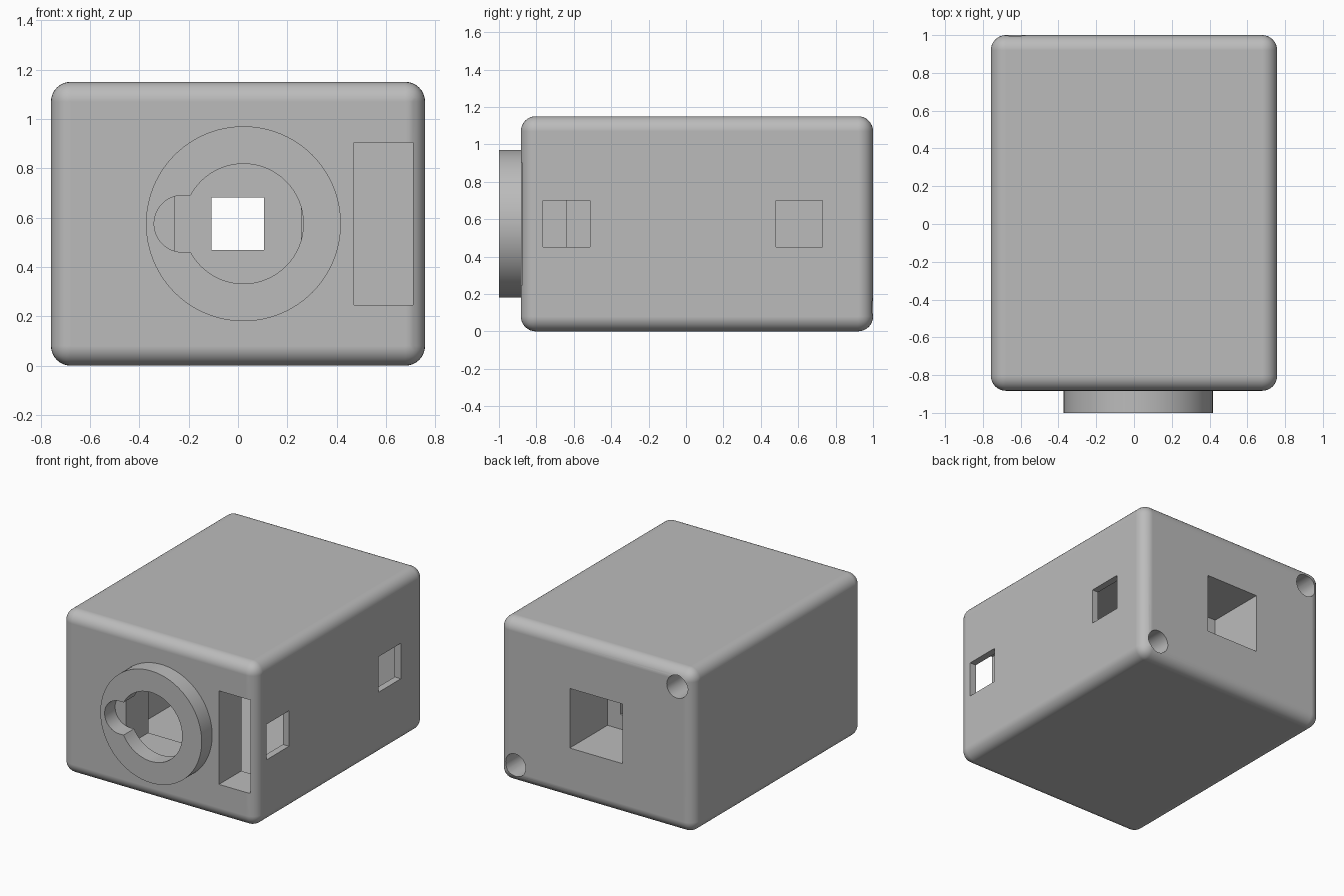
import bpy, bmesh, math

if "Cube" in bpy.data.objects:
    bpy.data.objects.remove(bpy.data.objects["Cube"])

ZC = 0.575  # height of the lens axis
grey = bpy.data.materials.new("dark_grey")
grey.diffuse_color = (0.5, 0.5, 0.5, 1)
grey.use_nodes = True
grey.node_tree.nodes["Principled BSDF"].inputs["Base Color"].default_value = grey.diffuse_color


def prism(name, pts, y0, y1):
    """Extrude an (x, z) outline along y."""
    bm = bmesh.new()
    a = [bm.verts.new((x, y0, z)) for x, z in pts]
    b = [bm.verts.new((x, y1, z)) for x, z in pts]
    bm.faces.new(a)
    bm.faces.new(b[::-1])
    for i in range(len(pts)):
        j = (i + 1) % len(pts)
        bm.faces.new((a[i], b[i], b[j], a[j]))
    bmesh.ops.recalc_face_normals(bm, faces=bm.faces)
    me = bpy.data.meshes.new(name)
    bm.to_mesh(me)
    bm.free()
    me.materials.append(grey)
    ob = bpy.data.objects.new(name, me)
    bpy.context.collection.objects.link(ob)
    return ob


def box(name, x0, x1, y0, y1, z0, z1):
    return prism(name, [(x0, z0), (x1, z0), (x1, z1), (x0, z1)], y0, y1)


def arc(cx, cz, r, a0, a1, n):
    return [(cx + r * math.cos(math.radians(a0 + (a1 - a0) * i / n)),
             cz + r * math.sin(math.radians(a0 + (a1 - a0) * i / n))) for i in range(n + 1)]


def cylinder(name, cx, cz, r, y0, y1, n=64):
    return prism(name, arc(cx, cz, r, 0, 360, n)[:-1], y0, y1)


def apply(ob, mod):
    bpy.context.view_layer.objects.active = ob
    bpy.ops.object.modifier_apply(modifier=mod.name)


def combine(ob, other, op='DIFFERENCE'):
    m = ob.modifiers.new("bool", 'BOOLEAN')
    m.operation, m.solver, m.object = op, 'EXACT', other
    apply(ob, m)
    bpy.data.objects.remove(other, do_unlink=True)


def smooth(ob):
    bpy.ops.object.select_all(action='DESELECT')
    ob.select_set(True)
    bpy.context.view_layer.objects.active = ob
    bpy.ops.object.shade_smooth_by_angle(angle=math.radians(30))
    w = ob.modifiers.new("flat_sides", 'WEIGHTED_NORMAL')
    w.keep_sharp, w.weight = True, 100


# Rounded housing
body = box("housing", -0.758, 0.758, -0.883, 1.0, 0, 1.15)
bev = body.modifiers.new("round", 'BEVEL')
bev.width, bev.segments = 0.08, 8
apply(body, bev)

# Hollow interior behind the thick front wall
combine(body, box("cavity", -0.71, 0.71, -0.635, 0.955, 0.045, 1.105))

# Eyepiece tunnel block at the back, and posts for the screw holes
screws = [(-0.63, 1.02), (0.63, 0.13)]
combine(body, box("tunnel_block", -0.255, 0.255, 0.47, 0.98, ZC - 0.255, ZC + 0.255), 'UNION')
for x, z in screws:
    s = 1 if x > 0 else -1
    combine(body, box("post", *sorted((x - s * 0.11, s * 0.72)), 0.62, 0.96,
                      *((0.04, z + 0.11) if z < 0.5 else (z - 0.11, 1.11))), 'UNION')

# Openings: square lens hole, front slot, two-step back window, side windows
combine(body, box("lens_hole", -0.255, 0.255, -0.95, -0.6, ZC - 0.255, ZC + 0.255))
combine(body, box("slot", 0.47, 0.71, -0.95, -0.6, 0.245, 0.904))
combine(body, box("back_recess", -0.206, 0.206, 0.58, 1.1, ZC - 0.21, ZC + 0.21))
combine(body, box("aperture", -0.108, 0.106, 0.4, 0.65, ZC - 0.107, ZC + 0.107))
for y in (-0.639, 0.606):
    combine(body, box("side_window", 0.69, 0.85, y - 0.125, y + 0.125, 0.45, 0.70))
for x, z in screws:
    combine(body, cylinder("screw_hole", x, z, 0.08, 0.68, 1.1, 32))
smooth(body)

# Lens ring with a keyed bore
ring = cylinder("lens_ring", 0.022, ZC, 0.395, -1.0, -0.883, 96)
combine(ring, cylinder("bore", 0.022, ZC, 0.243, -1.1, -0.8))
combine(ring, prism("key_notch", arc(-0.225, ZC, 0.115, 90, 270, 24)
                    + [(-0.05, ZC - 0.115), (-0.05, ZC + 0.115)], -1.1, -0.8))
smooth(ring)
